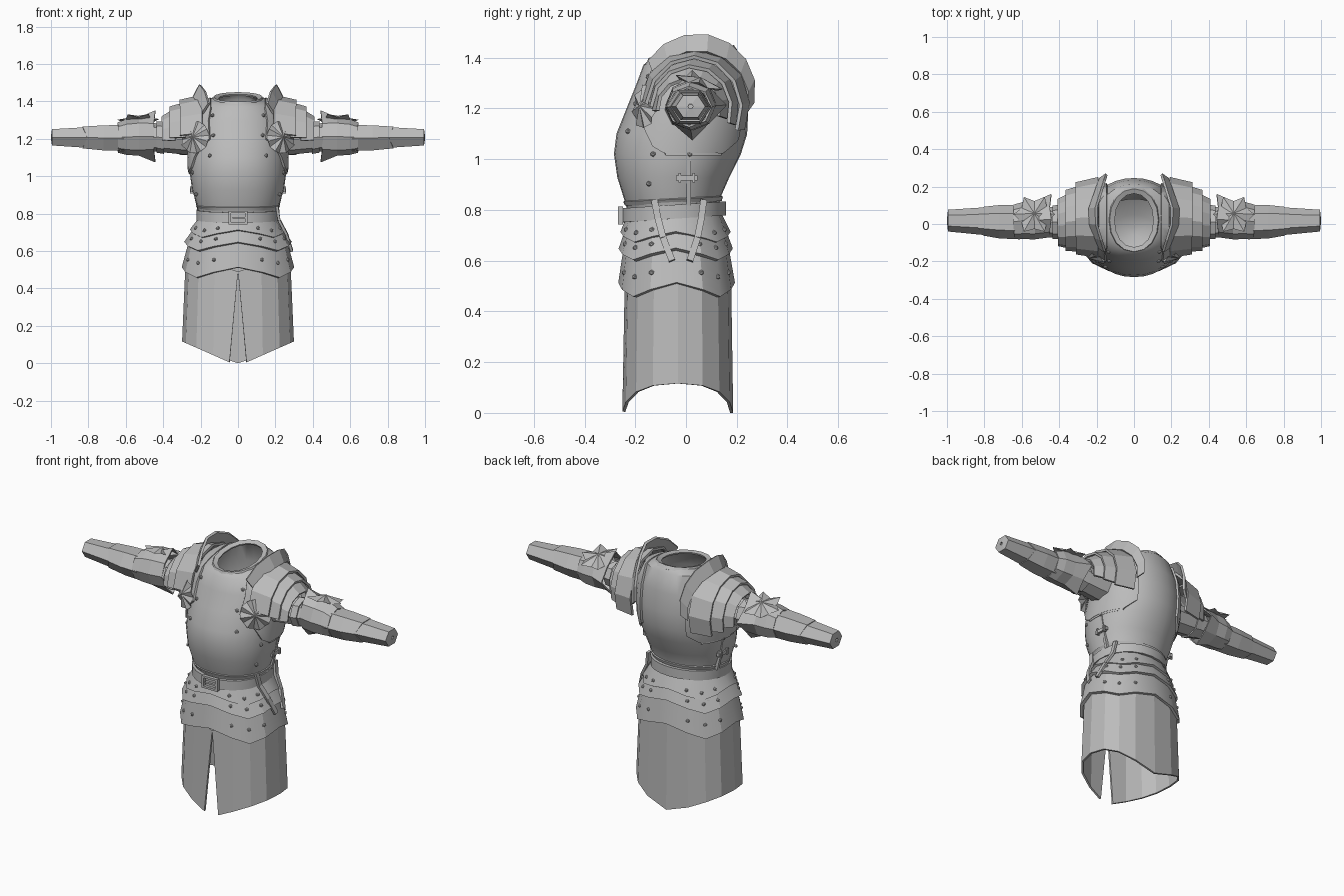
import bpy, bmesh
from math import sin, cos, pi, radians
from mathutils import Vector, Matrix

cube = bpy.data.objects.get("Cube")
if cube:
    bpy.data.objects.remove(cube)

steel = bpy.data.materials.new("plain_steel")
steel.use_nodes = True
steel.diffuse_color = (0.5, 0.5, 0.5, 1)
steel.node_tree.nodes["Principled BSDF"].inputs["Base Color"].default_value = (0.5, 0.5, 0.5, 1)


def finish(name, bm, thick=0.0, mirror=False, smooth=25):
    """Turn a bmesh into a named steel object with optional mirroring and thickness."""
    mesh = bpy.data.meshes.new(name)
    bm.to_mesh(mesh)
    bm.free()
    mesh.materials.append(steel)
    ob = bpy.data.objects.new(name, mesh)
    bpy.context.collection.objects.link(ob)
    bpy.ops.object.select_all(action='DESELECT')
    ob.select_set(True)
    bpy.context.view_layer.objects.active = ob
    if mirror:
        mod = ob.modifiers.new("mirror", 'MIRROR')
        bpy.ops.object.modifier_apply(modifier=mod.name)
    if thick:
        mod = ob.modifiers.new("thickness", 'SOLIDIFY')
        mod.thickness, mod.offset = thick, 0
        bpy.ops.object.modifier_apply(modifier=mod.name)
    if smooth:
        bpy.ops.object.shade_smooth_by_angle(angle=radians(smooth))


def loft(rings, closed=True):
    """Skin a list of equally long point rings."""
    bm = bmesh.new()
    rows = [[bm.verts.new(p) for p in r] for r in rings]
    n = len(rows[0])
    for a, b in zip(rows, rows[1:]):
        for i in range(n if closed else n - 1):
            j = (i + 1) % n
            bm.faces.new((a[i], a[j], b[j], b[i]))
    return bm


def body_pt(t, z, rx, front, back, tilt=0.0, p=2.0):
    """Point on a body outline; t runs from the front towards +x."""
    def power(v):
        return (1 if v > 0 else -1) * abs(v) ** (2 / p)
    cy, ry = (front + back) / 2, (back - front) / 2
    y = cy - ry * power(cos(t))
    return Vector((rx * power(sin(t)), y, z + tilt * (y - cy)))


def body_ring(row, n=32, grow=0.0, p=2.1):
    z, rx, front, back, tilt = row
    return [body_pt(2 * pi * i / n, z, rx + grow, front - grow, back + grow, tilt, p) for i in range(n)]


def arm_ring(x, cy, cz, ry, rz, n=8, spike=0.0):
    """Ring around the arm; even corners except the front one may be spiked."""
    pts = []
    for i in range(n):
        a, s = 2 * pi * i / n, spike if i % 2 == 0 and i else 0
        pts.append(Vector((x - 0.2 * s, cy - (ry + s) * cos(a), cz + (rz + s) * sin(a))))
    return pts


def bar(bm, a, b, width, depth, out):
    """Box from a to b, its depth pointing along out."""
    a, b, out = Vector(a), Vector(b), Vector(out)
    d = (b - a).normalized()
    side = d.cross(out).normalized()
    up = side.cross(d)
    m = Matrix((side * width, up * depth, d * (b - a).length)).transposed().to_4x4()
    m.translation = (a + b) / 2
    bmesh.ops.create_cube(bm, size=1, matrix=m)


def star(centre, normal, r_tip, r_valley, height, n=8, drop=0.008):
    """Ridged, pointed disc with a raised centre."""
    bm = bmesh.new()
    rot = Vector((0, 0, 1)).rotation_difference(Vector(normal)).to_matrix()
    def place(r, a, h):
        return bm.verts.new(Vector(centre) + rot @ Vector((r * cos(a), r * sin(a), h)))
    top, base = place(0, 0, height), place(0, 0, -0.012)
    rim = [place(r_valley if i % 2 else r_tip, pi * i / n, -drop if i % 2 else drop) for i in range(2 * n)]
    for i in range(2 * n):
        j = (i + 1) % (2 * n)
        bm.faces.new((top, rim[i], rim[j]))
        bm.faces.new((base, rim[j], rim[i]))
    return bm


# Torso: z, half width, front, back, tilt
torso_rows = [
    (0.80, 0.205, -0.225, 0.125, 0), (0.85, 0.215, -0.24, 0.13, 0),
    (0.93, 0.24, -0.265, 0.165, 0), (1.02, 0.252, -0.278, 0.21, 0),
    (1.10, 0.253, -0.268, 0.235, 0), (1.20, 0.25, -0.228, 0.24, 0),
    (1.30, 0.238, -0.19, 0.228, 0.03), (1.39, 0.19, -0.163, 0.207, 0.12),
    (1.412, 0.125, -0.14, 0.185, 0.15)]
finish("cuirass", loft([body_ring(r) for r in torso_rows]), 0.012, smooth=40)
collar = [(1.403, 0.135, -0.15, 0.197, 0.15), (1.42, 0.128, -0.145, 0.187, 0.15), (1.412, 0.105, -0.125, 0.165, 0.15)]
finish("collar_rim", loft([body_ring(r, 16) for r in collar]), 0.01)
liner = [(0.84, 0.02, -0.06, -0.02, 0), (0.86, 0.12, -0.15, 0.05, 0), (0.92, 0.21, -0.235, 0.135, 0)]
bm = loft([body_ring(r) for r in liner])
bmesh.ops.holes_fill(bm, edges=[e for e in bm.edges if e.is_boundary and e.verts[0].co.z < 0.85])
finish("inner_liner", bm, smooth=60)

# Armhole plates: torso skin trimmed to an octagon seen from the side
bm = loft([body_ring(r, 32, 0.012) for r in torso_rows])
octagon = [(-0.2, 1.2), (-0.13, 1.05), (-0.08, 1.02), (0.14, 1.02), (0.23, 1.1), (0.26, 1.25), (0.17, 1.42), (-0.1, 1.42)]
cuts = [((0.145, 0, 1), (-1, 0, 0))]
for (y, z), (y2, z2) in zip(octagon, octagon[1:] + octagon[:1]):
    cuts.append(((0, y, z), (0, z2 - z, y - y2)))
for co, no in cuts:
    bmesh.ops.bisect_plane(bm, geom=bm.verts[:] + bm.edges[:] + bm.faces[:], plane_co=co, plane_no=no, clear_outer=True)
finish("armhole_plates", bm, 0.012, True, 40)

# Belt and buckle
belt_rows = [(0.765, 0.213, -0.245, 0.148, 0.07), (0.82, 0.213, -0.245, 0.148, 0.07)]
finish("belt", loft([body_ring(r, 24) for r in belt_rows]), 0.018)
hem_rows = [(0.828, 0.208, -0.235, 0.135, 0.05), (0.845, 0.22, -0.242, 0.14, 0.05)]
finish("cuirass_hem", loft([body_ring(r) for r in hem_rows]), 0.012)
bm = bmesh.new()
for s in (-1, 1):
    bar(bm, (0.045 * s, -0.258, 0.745), (0.045 * s, -0.258, 0.812), 0.014, 0.02, (0, -1, 0))
    bar(bm, (-0.05, -0.258, 0.778 + 0.03 * s), (0.05, -0.258, 0.778 + 0.03 * s), 0.012, 0.02, (0, -1, 0))
bar(bm, (-0.03, -0.258, 0.778), (0.045, -0.258, 0.778), 0.01, 0.018, (0, -1, 0))
finish("belt_buckle", bm, smooth=0)

# Hip lames with zigzag lower edges: bottom and top (z, half width, front, back), dip
hip_lames = [
    ("upper", (0.71, 0.25, -0.25, 0.168), (0.775, 0.2, -0.225, 0.135), 0.04),
    ("middle", (0.645, 0.28, -0.257, 0.176), (0.735, 0.215, -0.226, 0.143), 0.045),
    ("lower", (0.512, 0.292, -0.258, 0.184), (0.665, 0.25, -0.235, 0.157), 0.055)]
rivets = []
for name, low, top, dip in hip_lames:
    n = 16
    lower = body_ring(low + (0,), n, 0, 2.4)
    for i, p in enumerate(lower):
        p.z -= dip * (0, 0.5, 1, 0.5)[i % 4]
    upper = body_ring(top + (0,), n, 0, 2.4)
    finish(name + "_hip_lame", loft([lower, upper]), 0.018)
    for i in range(n):
        if i % 4:
            rivets.append(lower[i].lerp(upper[i], 0.38))

# Skirt: half outline with a front slit, mirrored
top_edge, bottom_edge = [], []
for i in range(9):
    t = pi * i / 8
    top_edge.append(body_pt(t, 0.53, 0.275, -0.236, 0.172, 0, 2.4))
    p = body_pt(t, 0, 0.293, -0.245, 0.18, 0, 2.4)
    if i == 0:
        p.x = 0.045
    p.z = max(0, 0.45 * (p.x - 0.035))
    bottom_edge.append(p)
top_edge[0].z = 0.49
top_edge[0].x = top_edge[8].x = bottom_edge[8].x = 0
finish("skirt", loft([bottom_edge, top_edge], False), 0.012, True, 8)


# Shoulder lames: arcs around the arm
def arc(x, cy, cz, ry, rz, start, end, sweep=0.0, n=7):
    pts = []
    for i in range(n + 1):
        a = radians(start + (end - start) * i / n)
        pts.append(Vector((x - sweep * abs(cos(a)), cy - ry * cos(a), cz + rz * sin(a))))
    return pts


shoulder = [
    ("shoulder_flange", (0.25, 0.045, 1.23, 0.2, 0.195), (0.215, 0.045, 1.27, 0.225, 0.222), 32, 192, 0.07),
    ("shoulder_lame_inner", (0.19, 0.035, 1.21, 0.21, 0.22), (0.31, 0.03, 1.20, 0.187, 0.202), 5, 205, 0.0),
    ("shoulder_lame_middle", (0.28, 0.03, 1.20, 0.172, 0.19), (0.365, 0.02, 1.20, 0.157, 0.166), 2, 200, 0.0),
    ("shoulder_lame_outer", (0.335, 0.02, 1.20, 0.147, 0.16), (0.405, 0.01, 1.20, 0.122, 0.115), -4, 195, 0.0)]
for name, a, b, start, end, sweep in shoulder:
    finish(name, loft([arc(*a, start, end, sweep), arc(*b, start, end, sweep)], False), 0.014, True, 0)

# Arms: faceted tubes (x, centre y, centre z, radius y, radius z), corners
arm_parts = [
    ("upper_arm", 8, [(0.24, 0.01, 1.195, 0.09, 0.08), (0.48, 0.01, 1.21, 0.075, 0.07)]),
    ("upper_arm_band", 8, [(0.395, 0.01, 1.205, 0.088, 0.082), (0.435, 0.01, 1.21, 0.085, 0.08)]),
    ("forearm_plate", 6, [(0.61, 0.01, 1.205, 0.088, 0.076), (0.72, 0.012, 1.205, 0.085, 0.073), (0.83, 0.015, 1.207, 0.073, 0.063)]),
    ("wrist_cuff", 6, [(0.80, 0.015, 1.207, 0.07, 0.06), (0.992, 0.018, 1.208, 0.055, 0.047), (0.996, 0.018, 1.208, 0.01, 0.01)])]
for name, n, rings in arm_parts:
    pts = [arm_ring(*r, n) for r in rings]
    if name == "forearm_plate":
        for i in (0, 3):
            pts[-1][i].x -= 0.025
    finish(name, loft(pts), 0.008, True, 0)

# Elbow guard: full cup flaring into spikes, with a ridged star above
cop = [arm_ring(0.45, 0.025, 1.213, 0.092, 0.095, 8, 0.04), arm_ring(0.53, 0.02, 1.212, 0.098, 0.098),
       arm_ring(0.595, 0.018, 1.21, 0.095, 0.092), arm_ring(0.642, 0.012, 1.207, 0.088, 0.077)]
finish("elbow_guard", loft(cop), 0.008, True, 0)
finish("elbow_star", star((0.533, 0.05, 1.298), (0.02, 0.3, 1), 0.112, 0.078, 0.026, 6, 0.006), 0, True, 0)

# Armpit discs
finish("armpit_disc", star((0.23, -0.162, 1.208), (0.5, -0.85, 0.1), 0.088, 0.084, 0.026), 0, True, 0)

# Side seams and clasps on both sides
bm = bmesh.new()
seam = [(0.208, 0.01, 0.82), (0.234, 0.01, 0.93), (0.25, 0.01, 1.03)]
for a, b in zip(seam, seam[1:]):
    bar(bm, a, b, 0.018, 0.018, (1, 0, 0))
bar(bm, (0.245, -0.04, 0.925), (0.24, 0.045, 0.925), 0.02, 0.018, (1, 0, 0))
for y in (-0.025, 0.03):
    bar(bm, (0.245, y, 0.908), (0.245, y, 0.945), 0.01, 0.022, (1, 0, 0))
finish("side_clasp", bm, 0, True, 0)

# Hanging straps on the +x hip
bm = bmesh.new()
for path in ([(0.208, -0.125, 0.84), (0.22, -0.11, 0.765), (0.26, -0.09, 0.69), (0.288, -0.055, 0.6)],
             [(0.196, 0.07, 0.84), (0.208, 0.06, 0.765), (0.25, 0.045, 0.69), (0.286, 0.015, 0.6)]):
    for a, b in zip(path, path[1:]):
        bar(bm, a, b, 0.026, 0.014, (1, 0, 0))
finish("hip_straps", bm, 0, False, 0)

# Rivets on the lames and cuirass
for t, row, mix in ((0.62, 6, 0.4), (0.52, 5, 0.2), (0.6, 4, 0.1), (1.2, 3, 0.0), (1.15, 2, -0.3), (1.75, 3, 0.0)):
    for s in (-1, 1):
        a, b = (body_pt(t * s, *torso_rows[k], 2.1) for k in (row, row + 1))
        rivets.append(a.lerp(b, mix))
bm = bmesh.new()
for p in rivets:
    out = Vector((p.x, p.y + 0.03, 0)).normalized() * 0.008
    bmesh.ops.create_icosphere(bm, subdivisions=1, radius=0.011, matrix=Matrix.Translation(p + out))
finish("rivets", bm, smooth=0)
